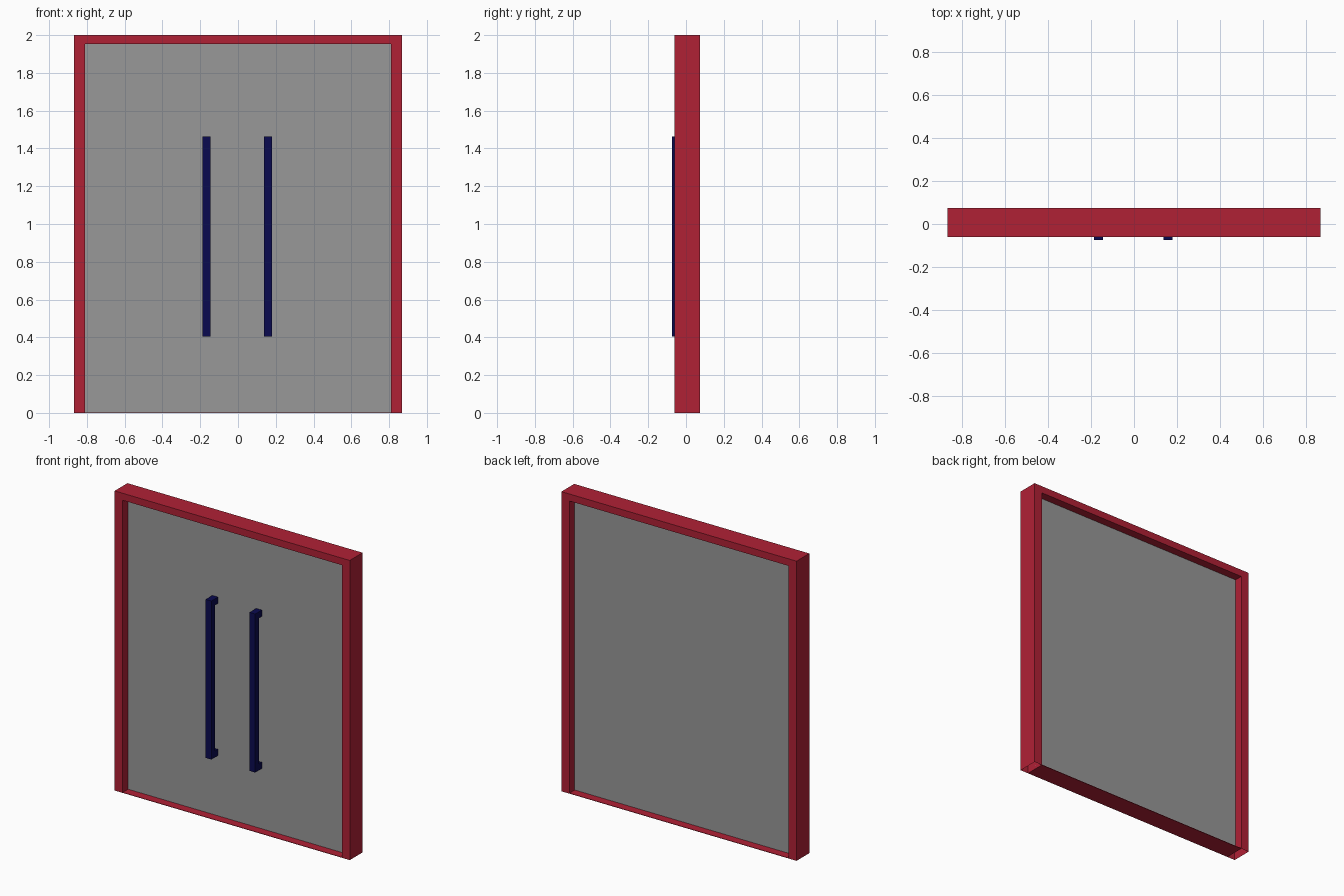
import bpy, bmesh

if "Cube" in bpy.data.objects:
    bpy.data.objects.remove(bpy.data.objects["Cube"])


def material(name, rgb):
    m = bpy.data.materials.new(name)
    m.diffuse_color = (*rgb, 1)
    m.use_nodes = True
    m.node_tree.nodes["Principled BSDF"].inputs["Base Color"].default_value = m.diffuse_color
    return m


RED = material("red frame", (0.434, 0.015, 0.036))
GREY = material("grey panel", (0.314, 0.314, 0.314))
NAVY = material("navy handle", (0.003, 0.003, 0.08))


def add_object(name, bm, mat):
    mesh = bpy.data.meshes.new(name)
    bm.to_mesh(mesh)
    bm.free()
    mesh.materials.append(mat)
    obj = bpy.data.objects.new(name, mesh)
    bpy.context.collection.objects.link(obj)
    return obj


def extrude_profile(name, points, axis, a, b, mat):
    """Extrude a flat outline from a to b along y (axis 1) or x (axis 0)."""
    def co(p, d):
        return (p[0], d, p[1]) if axis == 1 else (d, p[0], p[1])
    bm = bmesh.new()
    face = bm.faces.new([bm.verts.new(co(p, a)) for p in points])
    ext = bmesh.ops.extrude_face_region(bm, geom=[face], use_keep_orig=True)
    verts = [g for g in ext["geom"] if isinstance(g, bmesh.types.BMVert)]
    step = (0, b - a, 0) if axis == 1 else (b - a, 0, 0)
    bmesh.ops.translate(bm, verts=verts, vec=step)
    bmesh.ops.recalc_face_normals(bm, faces=bm.faces)
    return add_object(name, bm, mat)


W, IN, TOP, IN_TOP = 0.868, 0.809, 2.0, 1.953
FRONT, BACK = -0.061, 0.074

# door frame: hollow arch of two posts and a header, open under the posts
arch = [(-W, 0), (-W, TOP), (W, TOP), (W, 0),
        (IN, 0), (IN, IN_TOP), (-IN, IN_TOP), (-IN, 0)]
frame = extrude_profile("door_frame", arch, 1, FRONT, BACK, RED)
bm = bmesh.new()
bm.from_mesh(frame.data)
soles = [f for f in bm.faces if all(v.co.z < 0.001 for v in f.verts)]
bmesh.ops.delete(bm, geom=soles, context='FACES')
bm.to_mesh(frame.data)
bm.free()

# thin sill between the posts
sill = [(FRONT, 0), (BACK, 0), (BACK, 0.003), (FRONT, 0.003)]
extrude_profile("sill", sill, 0, -IN, IN, RED)

# door panel in the middle of the frame depth
P0, P1 = -0.004, 0.018
panel = [(P0, 0.001), (P1, 0.001), (P1, IN_TOP), (P0, IN_TOP)]
extrude_profile("door_panel", panel, 0, -IN, IN, GREY)

# two pull handles: bar with a stub back to the panel at each end
Z0, Z1, Y0, YB, STUB = 0.405, 1.463, -0.074, -0.036, 0.042
pull = [(Y0, Z0), (Y0, Z1), (P0, Z1), (P0, Z1 - STUB),
        (YB, Z1 - STUB), (YB, Z0 + STUB), (P0, Z0 + STUB), (P0, Z0)]
for side, x in (("left", -0.166), ("right", 0.158)):
    extrude_profile(side + "_handle", pull, 0, x - 0.021, x + 0.021, NAVY)
